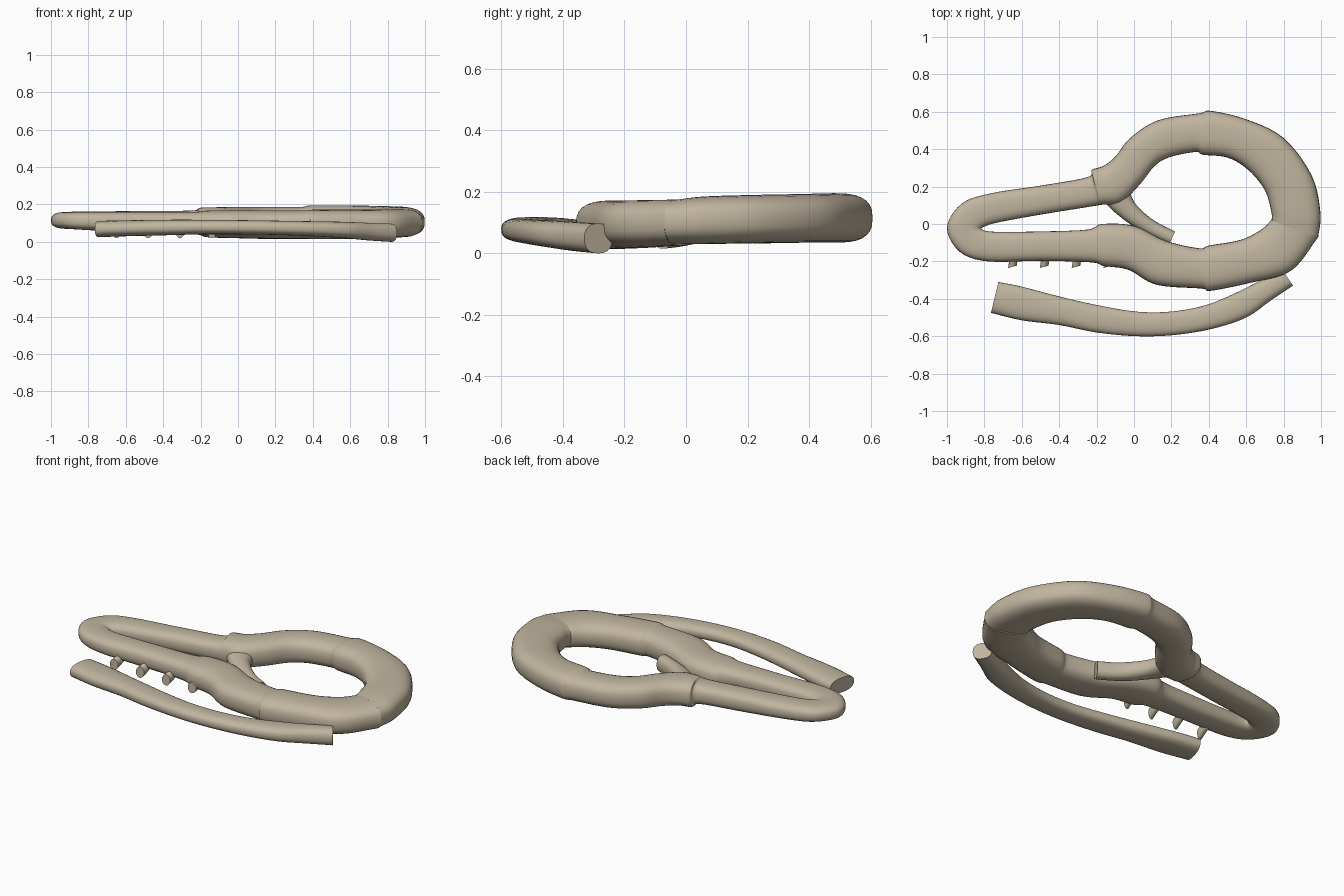
import bpy, bmesh, math
from mathutils import Vector

clay = bpy.data.materials.new("warm_beige")
clay.diffuse_color = (0.53, 0.46, 0.345, 1)


def curve_through(rows, steps):
    """Smoothly interpolate rows of numbers."""
    rows = [Vector(r) for r in rows]
    rows = [2 * rows[0] - rows[1]] + rows + [2 * rows[-1] - rows[-2]]
    out = []
    for a, b, c, d in zip(rows, rows[1:], rows[2:], rows[3:]):
        for k in range(steps):
            t = k / steps
            out.append(0.5 * (2 * b + (c - a) * t + (2 * a - 5 * b + 4 * c - d) * t * t
                              + (3 * b - a - 3 * c + d) * t ** 3))
    return out + [rows[-2]]


def sweep(name, rows, power=2.5, steps=5, sides=28):
    """Rounded bar; each row is outer x, y, inner x, y, bottom z, top z."""
    bm = bmesh.new()
    rings = []
    for xo, yo, xi, yi, lo, hi in curve_through(rows, steps):
        ring = []
        for k in range(sides):
            a = 2 * math.pi * k / sides
            c, s = math.cos(a), math.sin(a)
            u = math.copysign(abs(c) ** (2 / power), c) / 2
            v = math.copysign(abs(s) ** (2 / power), s) / 2
            ring.append(bm.verts.new(((xo + xi) / 2 + u * (xo - xi),
                                      (yo + yi) / 2 + u * (yo - yi),
                                      (lo + hi) / 2 + v * (hi - lo))))
        rings.append(ring)
    for r, q in zip(rings, rings[1:]):
        for k in range(sides):
            j = (k + 1) % sides
            bm.faces.new((r[k], r[j], q[j], q[k]))
    bm.faces.new(rings[0])
    bm.faces.new(rings[-1])
    bmesh.ops.recalc_face_normals(bm, faces=bm.faces)
    mesh = bpy.data.meshes.new(name)
    bm.to_mesh(mesh)
    bm.free()
    mesh.materials.append(clay)
    ob = bpy.data.objects.new(name, mesh)
    bpy.context.collection.objects.link(ob)
    bpy.ops.object.select_all(action='DESELECT')
    ob.select_set(True)
    bpy.context.view_layer.objects.active = ob
    bpy.ops.object.shade_smooth_by_angle(angle=math.radians(45))
    return ob


# Clip frame: from the seam at the right, over the ring, to the jaw tip
upper_half = [
    (0.985, -0.07, 0.735, 0.015, .03, .175), (0.997, 0.06, 0.735, 0.06, .03, .185),
    (0.95, 0.26, 0.70, 0.18, .033, .19), (0.80, 0.46, 0.61, 0.29, .035, .193),
    (0.60, 0.56, 0.50, 0.355, .035, .195), (0.41, 0.605, 0.37, 0.37, .035, .195),
    (0.35, 0.592, 0.33, 0.385, .037, .187), (0.13, 0.555, 0.20, 0.36, .037, .187),
    (-0.02, 0.46, 0.115, 0.315, .035, .187), (-0.10, 0.36, 0.03, 0.21, .033, .187),
    (-0.165, 0.31, -0.07, 0.115, .033, .185), (-0.225, 0.29, -0.17, 0.103, .035, .183),
    (-0.25, 0.25, -0.22, 0.095, .05, .168), (-0.50, 0.205, -0.50, 0.05, .055, .165),
    (-0.76, 0.165, -0.72, 0.01, .065, .163), (-0.92, 0.11, -0.79, -0.01, .07, .162),
]
# ... and back along the lower jaw to the seam
lower_half = [
    (-1.0, -0.02, -0.815, -0.025, .07, .16), (-0.93, -0.15, -0.79, -0.037, .067, .16),
    (-0.78, -0.20, -0.72, -0.042, .06, .16), (-0.50, -0.197, -0.50, -0.04, .05, .16),
    (-0.23, -0.205, -0.25, -0.03, .043, .16), (-0.16, -0.225, -0.17, 0.0, .025, .167),
    (-0.03, -0.245, 0.0, -0.01, .02, .168), (0.12, -0.325, 0.17, -0.09, .016, .168),
    (0.36, -0.345, 0.35, -0.13, .016, .168), (0.41, -0.357, 0.40, -0.115, .014, .172),
    (0.62, -0.315, 0.57, -0.085, .015, .172), (0.84, -0.25, 0.68, -0.03, .018, .173),
    (0.985, -0.07, 0.738, 0.025, .025, .175),
]
sweep("clip_frame", upper_half + lower_half, power=2.7)

# Long curved side strap, flared at its left end
sweep("side_strap", [
    (-0.765, -0.475, -0.725, -0.31, .025, .112), (-0.60, -0.515, -0.60, -0.335, .03, .115),
    (-0.40, -0.54, -0.39, -0.39, .035, .118), (-0.20, -0.58, -0.18, -0.437, .04, .118),
    (0.02, -0.60, 0.02, -0.469, .04, .116), (0.22, -0.593, 0.20, -0.468, .037, .113),
    (0.42, -0.56, 0.38, -0.435, .03, .110), (0.60, -0.50, 0.53, -0.375, .02, .107),
    (0.73, -0.41, 0.66, -0.31, .008, .102), (0.85, -0.33, 0.79, -0.24, .0, .097),
], power=2.5)

# Diagonal strut across the opening
sweep("cross_strut", [
    (-0.17, 0.13, -0.03, 0.20, .05, .15), (-0.10, 0.06, 0.0, 0.12, .045, .14),
    (0.0, -0.015, 0.06, 0.055, .03, .13), (0.10, -0.07, 0.13, 0.005, .02, .12),
    (0.187, -0.11, 0.22, -0.04, .015, .115),
], power=2.3)

# Row of four small pegs under the lower jaw
for i, x in enumerate((-0.65, -0.48, -0.31, -0.14)):
    y = -0.235
    sweep(f"peg_{i + 1}", [
        (x - 0.012, -0.15, x + 0.028, -0.14, .06, .11),
        (x - 0.018, -0.20, x + 0.027, -0.19, .035, .095),
        (x - 0.023, y, x + 0.023, y + 0.012, .02, .085),
    ], power=2, steps=3, sides=16)
